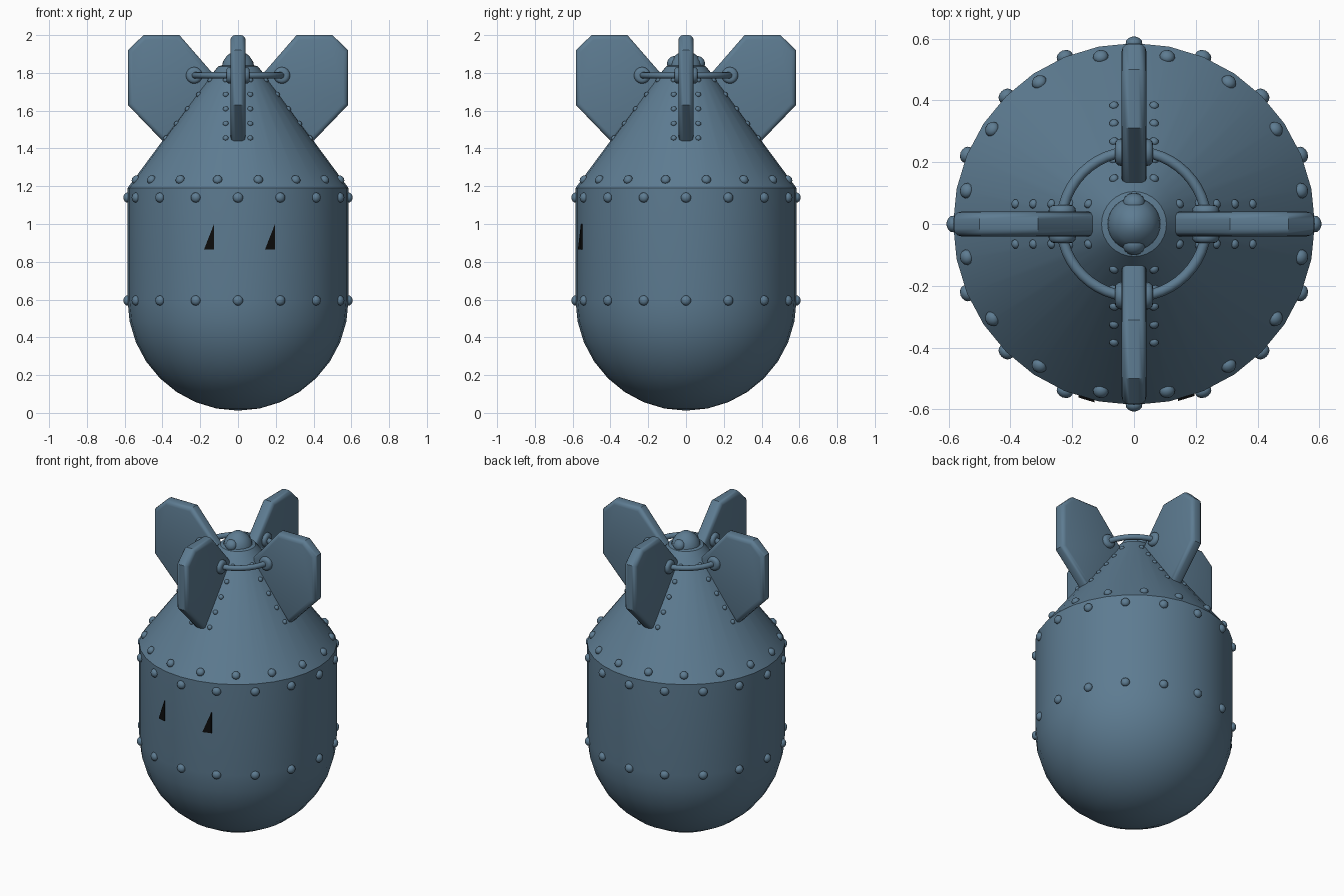
import bpy
import bmesh
from math import sin, cos, pi, radians
from mathutils import Matrix, Vector

cube = bpy.data.objects.get("Cube")
if cube:
    bpy.data.objects.remove(cube, do_unlink=True)


def material(name, rgb):
    m = bpy.data.materials.new(name)
    m.use_nodes = True
    m.diffuse_color = (*rgb, 1)
    m.node_tree.nodes["Principled BSDF"].inputs["Base Color"].default_value = (*rgb, 1)
    return m


STEEL = material("steel blue paint", (0.11, 0.2, 0.285))
BLACK = material("black paint", (0.004, 0.004, 0.004))
R = 0.585            # body radius
SHOULDER = 1.19      # where the cone starts
SLOPE = 0.74         # cone radius lost per unit of height


def finish(bm, name, mat=STEEL, angle=30):
    bmesh.ops.recalc_face_normals(bm, faces=bm.faces)
    mesh = bpy.data.meshes.new(name)
    bm.to_mesh(mesh)
    bm.free()
    mesh.materials.append(mat)
    obj = bpy.data.objects.new(name, mesh)
    bpy.context.collection.objects.link(obj)
    bpy.ops.object.select_all(action="DESELECT")
    obj.select_set(True)
    bpy.context.view_layer.objects.active = obj
    if angle:
        bpy.ops.object.shade_smooth_by_angle(angle=radians(angle))
    return obj


def lathe(name, profile, sides=32):
    bm = bmesh.new()
    verts = [bm.verts.new((r, 0, z)) for r, z in profile]
    edges = [bm.edges.new(pair) for pair in zip(verts, verts[1:])]
    bmesh.ops.spin(bm, geom=verts + edges, cent=(0, 0, 0), axis=(0, 0, 1),
                   angle=2 * pi, steps=sides)
    bmesh.ops.remove_doubles(bm, verts=bm.verts, dist=0.0005)
    return finish(bm, name)


def cone_radius(z):
    return R - (z - SHOULDER) * SLOPE


def add_rivet(bm, pos, normal, radius):
    turn = Vector(normal).to_track_quat("Z", "Y").to_matrix().to_4x4()
    shape = Matrix.Diagonal((radius, radius, radius * 0.8, 1))
    bmesh.ops.create_uvsphere(bm, u_segments=12, v_segments=8, radius=1,
                              matrix=Matrix.Translation(pos) @ turn @ shape)


# Body: round belly, straight wall, conical tail
belly = [(R * sin(a), 0.597 - R * cos(a)) for a in (i * pi / 16 for i in range(9))]
lathe("body_shell", belly + [(R, SHOULDER)])
lathe("tail_cone", [(R, SHOULDER), (cone_radius(1.785), 1.785),
                    (0.105, 1.835), (0.085, 1.84)])
lathe("tail_tip", [(0.085, 1.835), (0.08, 1.86), (0.06, 1.89), (0.03, 1.912), (0, 1.92)], 24)

# Knobs at the front and back of the tip
bm = bmesh.new()
for s in (-1, 1):
    add_rivet(bm, (0, s * 0.07, 1.855), (0, s, 0.6), 0.036)
finish(bm, "tip_knobs")

# Two rivet rows on the wall and one on the cone
bm = bmesh.new()
for z in (0.595, 1.14):
    for i in range(16):
        a = i * pi / 8
        add_rivet(bm, (R * cos(a), R * sin(a), z), (cos(a), sin(a), 0), 0.027)
finish(bm, "wall_rivets")

bm = bmesh.new()
r = cone_radius(1.235)
for i in range(16):
    a = (i + 0.5) * pi / 8
    add_rivet(bm, (r * cos(a), r * sin(a), 1.235), (cos(a), sin(a), SLOPE), 0.025)
finish(bm, "cone_rivets")

# Four fins, each with a ring mount and small rivets along its root
FIN = [(0.31, 2.0), (0.5, 2.0), (0.583, 1.92), (0.583, 1.63), (0.39, 1.43), (0.11, 1.77)]
for i, side in enumerate(("left", "back", "right", "front")):
    turn = Matrix.Rotation(i * pi / 2, 4, "Z")

    bm = bmesh.new()
    face = bm.faces.new([bm.verts.new((x, -0.04, z)) for x, z in FIN])
    out = bmesh.ops.extrude_face_region(bm, geom=[face])
    moved = [v for v in out["geom"] if isinstance(v, bmesh.types.BMVert)]
    bmesh.ops.translate(bm, verts=moved, vec=(0, 0.08, 0))
    rim = [e for e in bm.edges if abs(e.verts[0].co.y - e.verts[1].co.y) < 0.01]
    bmesh.ops.bevel(bm, geom=rim, offset=0.025, segments=3, profile=0.5, affect="EDGES")
    bm.transform(turn)
    finish(bm, side + "_fin", angle=35)

    bm = bmesh.new()
    mount = Matrix.Translation((0.232, 0, 1.787)) @ Matrix.Rotation(pi / 2, 4, "X")
    bmesh.ops.create_cone(bm, cap_ends=True, segments=16, radius1=0.044,
                          radius2=0.044, depth=0.124, matrix=mount)
    caps = [e for e in bm.edges if abs(e.verts[0].co.y - e.verts[1].co.y) < 0.01]
    bmesh.ops.bevel(bm, geom=caps, offset=0.018, segments=3, profile=0.5, affect="EDGES")
    bm.transform(turn)
    finish(bm, side + "_ring_mount", angle=40)

    bm = bmesh.new()
    for k in range(5):
        z = 1.455 + k * 0.077
        for s in (-1, 1):
            x = (cone_radius(z) ** 2 - 0.065 ** 2) ** 0.5
            add_rivet(bm, (x, s * 0.065, z), (x, s * 0.065, SLOPE * cone_radius(z)), 0.015)
    bm.transform(turn)
    finish(bm, side + "_fin_rivets")

# Ring through the fins
bpy.ops.mesh.primitive_torus_add(major_radius=0.235, minor_radius=0.017, major_segments=48,
                                 minor_segments=12, location=(0, 0, 1.787))
ring = bpy.context.object
ring.name = "fin_ring"
ring.data.materials.append(STEEL)
bpy.ops.object.shade_smooth_by_angle(angle=radians(60))

# Black triangular eyes, thin plates lying on the wall facets
for name, x0, x1 in (("right_eye", -0.18, -0.127), ("left_eye", 0.143, 0.196)):
    bm = bmesh.new()
    n = Vector((sin(pi * 1.5 / 16), -cos(pi * 1.5 / 16), 0))
    if x0 < 0:
        n.x = -n.x
    dist = R * cos(pi / 32)

    def on_wall(x, z, lift):
        return Vector((x, (dist + lift - n.x * x) / n.y, z))

    corners = ((x0, 0.865), (x1, 0.865), (x1, 1.0))
    low, high = ([bm.verts.new(on_wall(x, z, h)) for x, z in corners] for h in (-0.001, 0.007))
    bm.faces.new(low)
    bm.faces.new(high)
    for k in range(3):
        j = (k + 1) % 3
        bm.faces.new((low[k], low[j], high[j], high[k]))
    finish(bm, name, BLACK, angle=0)
